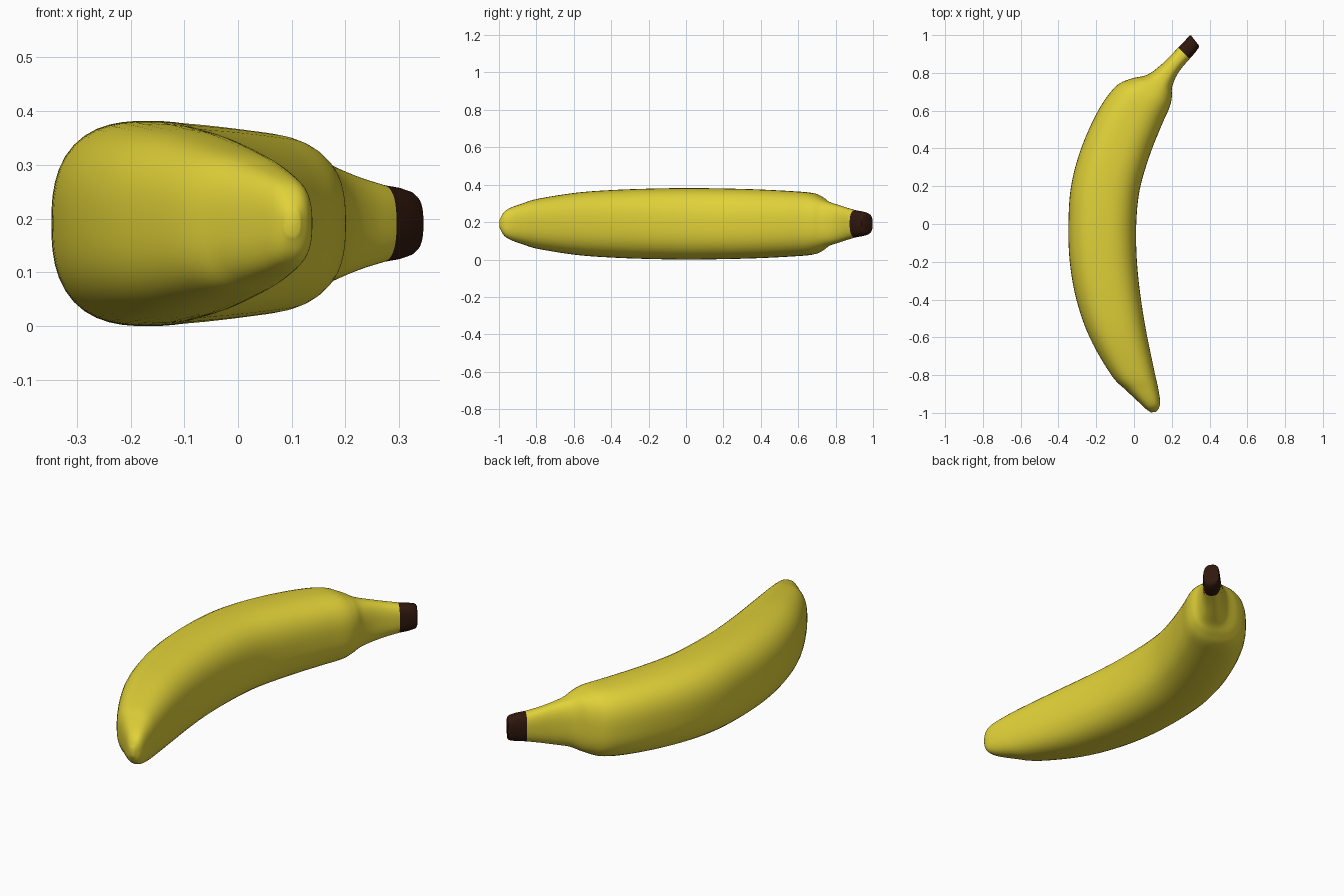
import bpy, bmesh, math
from mathutils import Vector

if "Cube" in bpy.data.objects:
    bpy.data.objects.remove(bpy.data.objects["Cube"])

ZC, N, SEG, SQUARE = 0.191, 48, 6, 2.6

# Each section: outer-edge x, y, inner-edge x, y, half height
BODY = [
    (0.088, -0.997, 0.115, -0.996, 0.022),
    (0.062, -0.978, 0.133, -0.972, 0.060),
    (0.030, -0.948, 0.138, -0.935, 0.084),
    (-0.040, -0.882, 0.126, -0.86, 0.110),
    (-0.120, -0.80, 0.106, -0.77, 0.135),
    (-0.235, -0.60, 0.063, -0.56, 0.167),
    (-0.305, -0.40, 0.033, -0.37, 0.181),
    (-0.340, -0.20, 0.015, -0.19, 0.188),
    (-0.347, 0.00, 0.012, 0.00, 0.191),
    (-0.333, 0.20, 0.030, 0.18, 0.189),
    (-0.280, 0.40, 0.082, 0.36, 0.184),
    (-0.190, 0.60, 0.145, 0.52, 0.175),
    (-0.100, 0.725, 0.187, 0.615, 0.165),
    (-0.020, 0.768, 0.200, 0.67, 0.144),
    (0.070, 0.790, 0.201, 0.72, 0.120),
    (0.140, 0.840, 0.220, 0.775, 0.102),
    (0.190, 0.888, 0.252, 0.825, 0.086),
    (0.235, 0.935, 0.295, 0.875, 0.072),
]
CAP = [
    (0.235, 0.935, 0.295, 0.875, 0.072),
    (0.265, 0.966, 0.322, 0.905, 0.067),
    (0.288, 0.990, 0.340, 0.930, 0.060),
    (0.296, 0.998, 0.345, 0.938, 0.054),
    (0.302, 0.998, 0.343, 0.946, 0.044),
]


def smooth_sections(secs):
    """Catmull-Rom interpolation between the key sections."""
    p = [Vector(s) for s in secs]
    p = [p[0] * 2 - p[1]] + p + [p[-1] * 2 - p[-2]]
    out = []
    for i in range(1, len(p) - 2):
        a, b, c, d = p[i - 1:i + 3]
        for k in range(SEG):
            t = k / SEG
            out.append(0.5 * (2 * b + (c - a) * t + (2 * a - 5 * b + 4 * c - d) * t * t
                              + (3 * b - a - 3 * c + d) * t ** 3))
    return out + [p[-2]]


def loft(name, secs, color, angle):
    """Skin rounded-square sections into a closed solid."""
    bm = bmesh.new()
    rings = []
    for ox, oy, ix, iy, h in secs:
        mid = Vector(((ox + ix) / 2, (oy + iy) / 2, ZC))
        side = Vector(((ix - ox) / 2, (iy - oy) / 2, 0))
        ring = []
        for k in range(N):
            a = 2 * math.pi * k / N
            c, s = math.cos(a), math.sin(a)
            r = (abs(c) ** SQUARE + abs(s) ** SQUARE) ** (-1 / SQUARE)
            ring.append(bm.verts.new(mid + side * c * r + Vector((0, 0, h * s * r))))
        rings.append(ring)
    for r0, r1 in zip(rings, rings[1:]):
        for k in range(N):
            j = (k + 1) % N
            bm.faces.new((r0[k], r0[j], r1[j], r1[k]))
    bm.faces.new(rings[0])
    bm.faces.new(rings[-1])
    bmesh.ops.recalc_face_normals(bm, faces=bm.faces)
    me = bpy.data.meshes.new(name)
    bm.to_mesh(me)
    bm.free()
    ob = bpy.data.objects.new(name, me)
    bpy.context.collection.objects.link(ob)
    mat = bpy.data.materials.new(name + "_color")
    mat.diffuse_color = color
    mat.use_nodes = True
    mat.node_tree.nodes["Principled BSDF"].inputs["Base Color"].default_value = mat.diffuse_color
    me.materials.append(mat)
    bpy.ops.object.select_all(action='DESELECT')
    ob.select_set(True)
    bpy.context.view_layer.objects.active = ob
    bpy.ops.object.shade_smooth_by_angle(angle=math.radians(angle))
    return ob


# Curved fruit with its tapering neck
loft("banana_body", smooth_sections(BODY), (0.75, 0.64, 0.04, 1), 60)
# Dark stem end
loft("stem_cap", CAP, (0.03, 0.009, 0.004, 1), 45)
